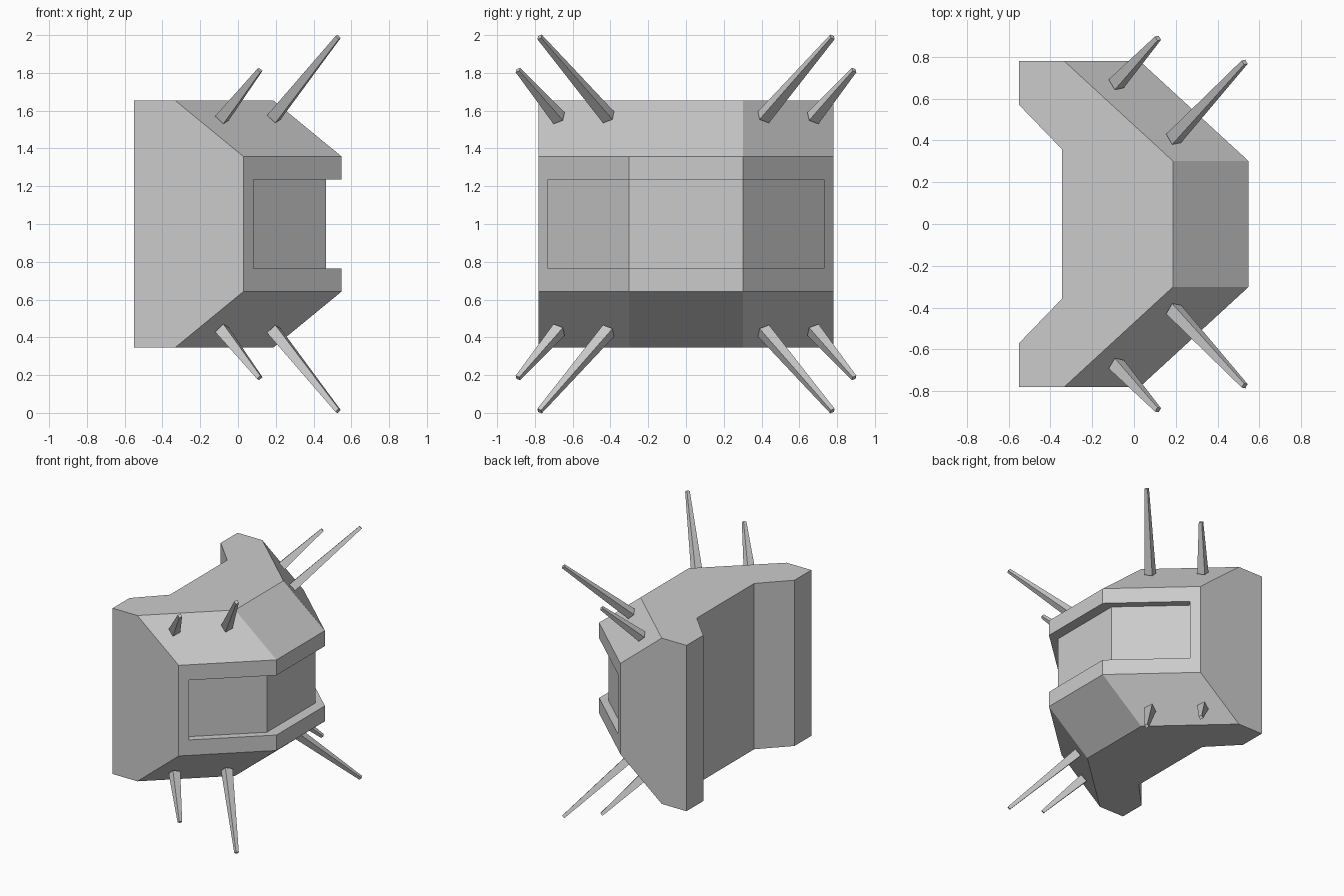
import bpy, bmesh, math
from mathutils import Vector, Matrix

if "Cube" in bpy.data.objects:
    bpy.data.objects.remove(bpy.data.objects["Cube"])

CENTRE = Vector((0, 0, 1.0))


def make_object(name, bm):
    bmesh.ops.recalc_face_normals(bm, faces=bm.faces)
    mesh = bpy.data.meshes.new(name)
    bm.to_mesh(mesh)
    bm.free()
    ob = bpy.data.objects.new(name, mesh)
    ob.location = CENTRE
    bpy.context.collection.objects.link(ob)
    return ob


def loft(name, levels):
    """Stack (z, outline) levels into a closed solid."""
    bm = bmesh.new()
    rings = [[bm.verts.new((x, y, z)) for x, y in pts] for z, pts in levels]
    n = len(rings[0])
    for a, b in zip(rings, rings[1:]):
        for i in range(n):
            j = (i + 1) % n
            bm.faces.new((a[i], a[j], b[j], b[i]))
    bm.faces.new(rings[0])
    bm.faces.new(rings[-1])
    return make_object(name, bm)


def outline(setback):
    """Plan of the block; the front three sides shift back by setback."""
    half = [(0.548 - setback, 0.302), (0.028 - setback, 0.78),
            (-0.55, 0.78), (-0.55, 0.57), (-0.345, 0.358)]
    return half + [(x, -y) for x, y in reversed(half)]


# Body with bevelled upper and lower front edges
body = loft("body", [(-0.655, outline(0.362)), (-0.358, outline(0)),
                     (0.358, outline(0)), (0.655, outline(0.362))])

# Window recess wrapping around the front
recess = [(0.465, 0.302), (-0.001, 0.73), (0.8, 0.73),
          (0.8, -0.73), (-0.001, -0.73), (0.465, -0.302)]
cutter = loft("recess_cutter", [(-0.236, recess), (0.236, recess)])
cutter.hide_render = True
cutter.hide_viewport = True
cut = body.modifiers.new("recess", 'BOOLEAN')
cut.operation = 'DIFFERENCE'
cut.solver = 'EXACT'
cut.object = cutter


# Tapered spikes standing on the slanted corner faces, mirrored to all four
def spikes(name, base, tip, r_base, r_tip):
    base, tip = Vector(base) - CENTRE, Vector(tip) - CENTRE
    axis = tip - base
    bm = bmesh.new()
    rot = axis.to_track_quat('Z', 'Y').to_matrix().to_4x4()
    bmesh.ops.create_cone(bm, cap_ends=True, segments=4, radius1=r_base,
                          radius2=r_tip, depth=axis.length,
                          matrix=Matrix.Translation((base + tip) / 2) @ rot
                          @ Matrix.Rotation(math.radians(20), 4, 'Z'))
    ob = make_object(name, bm)
    mirror = ob.modifiers.new("mirror", 'MIRROR')
    mirror.use_axis = (False, True, True)
    mirror.use_mirror_merge = False


spikes("long_spikes", (0.19, 0.41, 1.565), (0.53, 0.775, 1.99), 0.043, 0.017)
spikes("short_spikes", (-0.085, 0.672, 1.56), (0.115, 0.89, 1.815), 0.043, 0.017)
